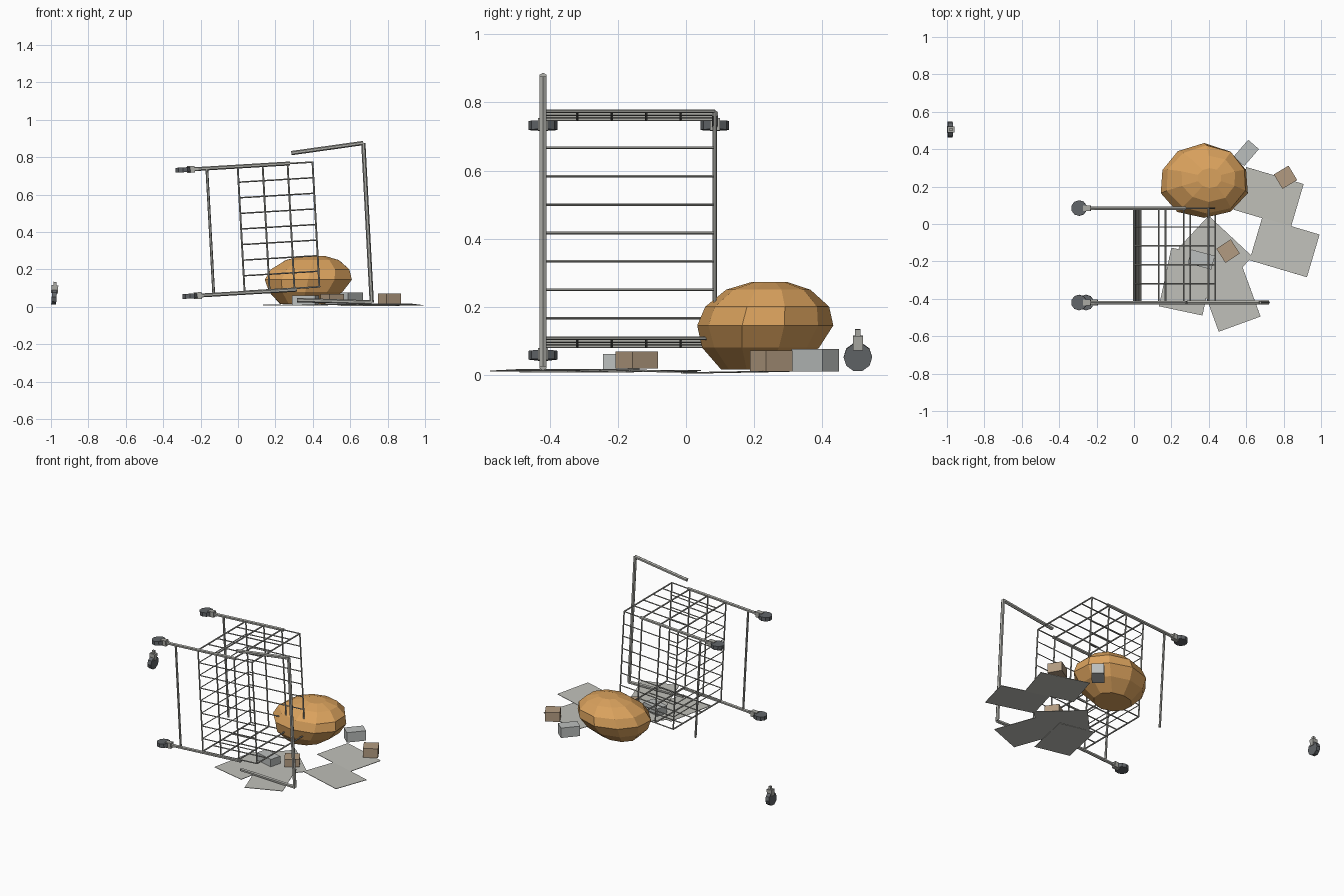
import bpy, bmesh, math
from mathutils import Vector, Matrix, Euler

old = bpy.data.objects.get("Cube")
if old:
    bpy.data.objects.remove(old)


def material(name, rgb):
    m = bpy.data.materials.new(name)
    m.use_nodes = True
    m.diffuse_color = (*rgb, 1)
    m.node_tree.nodes["Principled BSDF"].inputs["Base Color"].default_value = (*rgb, 1)
    return m


STEEL = material("steel", (0.40, 0.40, 0.37))
RUBBER = material("dark_rubber", (0.12, 0.13, 0.14))
PAPER = material("pale_paper", (0.53, 0.53, 0.49))
CARTON = material("grey_carton", (0.50, 0.52, 0.51))
CARDBOARD = material("tan_cardboard", (0.45, 0.33, 0.22))
SACK = material("orange_sack", (0.70, 0.36, 0.11))


def finish(bm, name, mat):
    bmesh.ops.recalc_face_normals(bm, faces=bm.faces)
    mesh = bpy.data.meshes.new(name)
    bm.to_mesh(mesh)
    bm.free()
    mesh.materials.append(mat)
    ob = bpy.data.objects.new(name, mesh)
    bpy.context.collection.objects.link(ob)
    return ob


def rod(bm, a, b, r, sides=6):
    a, b = Vector(a), Vector(b)
    d = b - a
    rot = d.to_track_quat('Z', 'Y').to_matrix().to_4x4()
    bmesh.ops.create_cone(bm, cap_ends=True, segments=sides, radius1=r, radius2=r,
                          depth=d.length, matrix=Matrix.Translation((a + b) / 2) @ rot)


def rods(name, pairs, r, sides=6):
    bm = bmesh.new()
    for a, b in pairs:
        rod(bm, a, b, r, sides)
    return finish(bm, name, STEEL)


def cart(u, y, w):
    """Point in the slightly tipped frame of the fallen cart."""
    return Vector((0.035 + u - 0.055 * w, y, 0.083 + 0.06 * u + w))


REAR, FRONT, WIDE, DEEP = -0.42, 0.085, 0.667, 0.4
columns = [DEEP * i / 3 for i in range(4)]
levels = [WIDE * i / 8 for i in range(9)]
slots = [REAR + (FRONT - REAR) * i / 5 for i in range(6)]

# Basket: two end grids, two side grids and the floor bars
rods("basket_uprights", [(cart(u, y, 0), cart(u, y, WIDE))
                         for u in columns for y in (REAR, FRONT)], 0.005)
rods("basket_end_wires", [(cart(0, y, w), cart(DEEP, y, w))
                          for w in levels for y in (REAR, FRONT)], 0.0038, 4)
rods("basket_floor_wires", [(cart(0, REAR, w), cart(0, FRONT, w)) for w in levels], 0.0038, 4)
rods("basket_side_long_wires", [(cart(u, REAR, w), cart(u, FRONT, w))
                                for u in columns for w in (0, WIDE)], 0.005)
rods("basket_side_cross_wires", [(cart(0, y, w), cart(DEEP, y, w))
                                 for y in slots for w in (0, WIDE)], 0.0042)

# Frame rails that carry the wheels, and the struts between them
rails = {"upper_rear": (REAR, WIDE), "upper_front": (FRONT, WIDE), "lower_rear": (REAR, -0.008)}
for name, (y, w) in rails.items():
    rods(name + "_rail", [(cart(-0.24, y, w), cart(0.28, y, w))], 0.0105)
rods("frame_struts", [(cart(-0.165, y, 0), cart(-0.165, y, WIDE)) for y in (REAR, FRONT)], 0.0075)

# Broken handle
handle = [(0.315, REAR, 0.036), (0.715, REAR, 0.024), (0.67, REAR, 0.876), (0.285, REAR, 0.822)]
rods("handle", list(zip(handle, handle[1:])), 0.0115)


# Castor: wheel at the local origin, fork pointing along local +x, axle along local z
def castor(name, matrix):
    bm = bmesh.new()
    bmesh.ops.create_cone(bm, cap_ends=True, segments=10, radius1=0.042, radius2=0.042, depth=0.026)
    finish(bm, name + "_wheel", RUBBER).matrix_world = matrix
    bm = bmesh.new()
    for x, sx, sy, sz in ((0.042, 0.042, 0.03, 0.036), (0.07, 0.024, 0.016, 0.016)):
        bmesh.ops.create_cube(bm, size=1, matrix=Matrix.Translation((x, 0, 0))
                              @ Matrix.Diagonal((sx, sy, sz, 1)))
    finish(bm, name + "_fork", STEEL).matrix_world = matrix


tip = Matrix.Rotation(math.radians(-3.4), 4, 'Y')
for name, (y, w) in rails.items():
    castor(name + "_castor", Matrix.Translation(cart(-0.292, y, w)) @ tip)
loose = Matrix.Rotation(math.radians(-86), 4, 'Y')
castor("loose_castor", Matrix.Translation((-0.983, 0.505, 0.052)) @ loose)

# Lumpy faceted sack
bm = bmesh.new()
rings = []
profile = ((0.015, 0.52), (0.08, 0.86), (0.145, 1.0), (0.20, 0.91), (0.25, 0.62), (0.272, 0.27))
for z, r in profile:
    ring = []
    for i in range(10):
        a = math.tau * (i + 0.5) / 10
        lean = 0.03 * (z - 0.145) / 0.13
        wob = 1 + 0.025 * math.sin(3 * a + z * 20)
        ring.append(bm.verts.new((0.375 + 0.24 * r * wob * math.cos(a) + lean,
                                  0.228 + 0.2 * r * wob * math.sin(a) + lean * 0.6, z)))
    rings.append(ring)
for lo, hi in zip(rings, rings[1:]):
    for i in range(10):
        j = (i + 1) % 10
        bm.faces.new((lo[i], lo[j], hi[j], hi[i]))
bm.faces.new(rings[0])
bm.faces.new(rings[-1])
finish(bm, "sack", SACK)


def box(name, mat, loc, size, turn, tilt=0):
    bm = bmesh.new()
    bmesh.ops.create_cube(bm, size=1, matrix=Matrix.Diagonal((*size, 1)))
    ob = finish(bm, name, mat)
    ob.location = loc
    ob.rotation_euler = Euler((math.radians(tilt), 0, math.radians(turn)))


# Spilled boxes
box("outer_carton", CARTON, (0.6, 0.38, 0.043), (0.12, 0.076, 0.066), 49)
box("inner_carton", CARTON, (0.36, -0.19, 0.036), (0.13, 0.076, 0.05), -15)
box("outer_cardboard_box", CARDBOARD, (0.81, 0.25, 0.041), (0.092, 0.09, 0.062), 31)
box("inner_cardboard_box", CARDBOARD, (0.503, -0.145, 0.043), (0.092, 0.09, 0.05), 33)

# Scattered sheets: centre, turn and tilt
sheets = ((0.72, 0.145, 0.008, -16.5, 1), (0.805, -0.125, 0.012, -16.5, -2),
          (0.283, -0.308, 0.009, 78, 0.5), (0.435, -0.152, 0.011, -43, 0.5),
          (0.51, -0.385, 0.013, -70, 1))
for i, (x, y, z, turn, tilt) in enumerate(sheets):
    box(f"sheet_{i + 1}", PAPER, (x, y, z), (0.32, 0.238, 0.003), turn, tilt)
